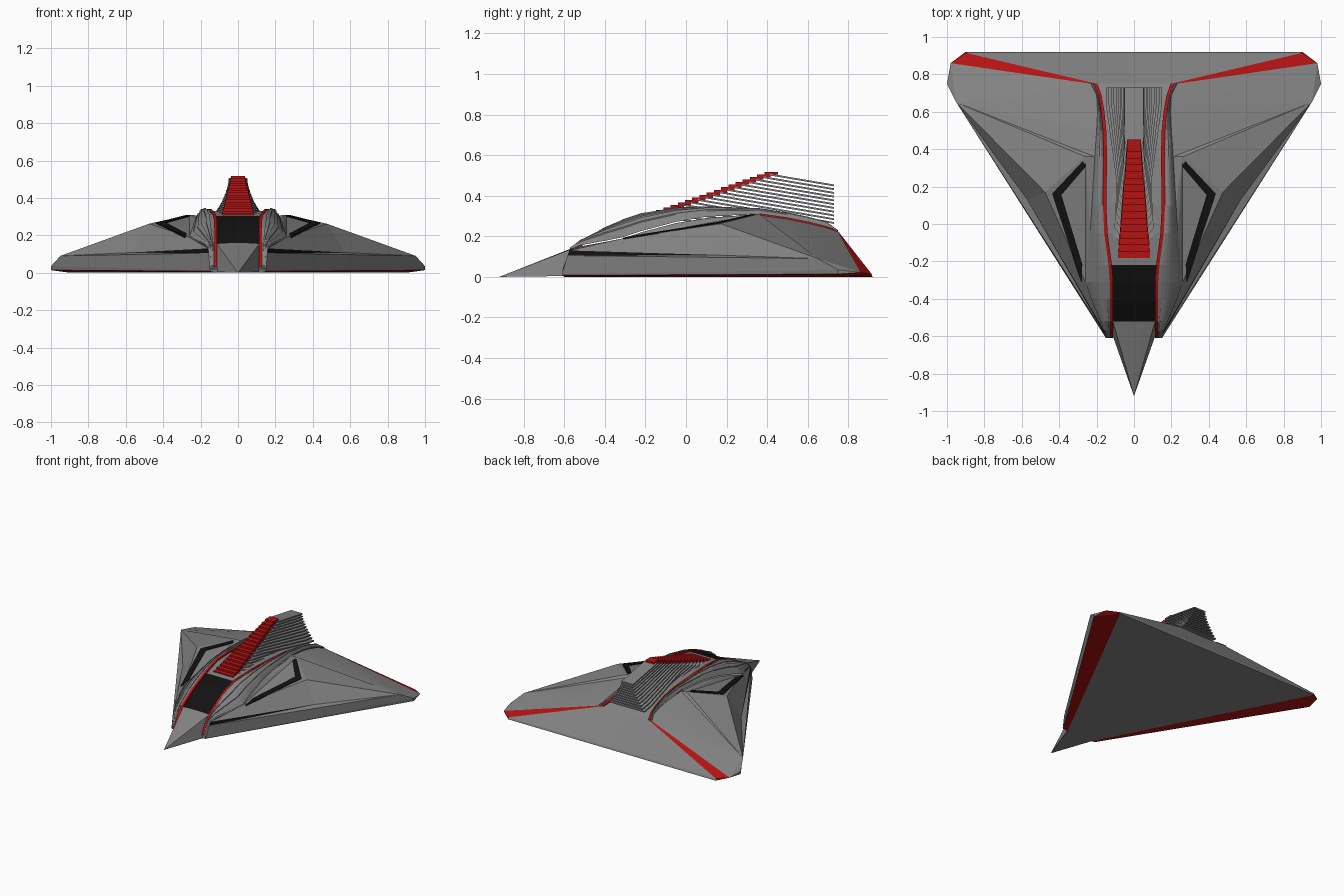
import bpy, bmesh

if "Cube" in bpy.data.objects:
    bpy.data.objects.remove(bpy.data.objects["Cube"])


def material(name, rgb):
    m = bpy.data.materials.new(name)
    m.diffuse_color = (*rgb, 1)
    m.use_nodes = True
    m.node_tree.nodes["Principled BSDF"].inputs["Base Color"].default_value = m.diffuse_color
    return m


GREY = material("hull grey", (0.23, 0.23, 0.23))
RED = material("trim red", (0.45, 0.006, 0.006))
BLACK = material("glass black", (0.006, 0.006, 0.006))


def build(name, faces, mats, mirror=True):
    """faces: list of (points, material index)"""
    bm = bmesh.new()
    for pts, mi in faces:
        f = bm.faces.new([bm.verts.new(p) for p in pts])
        f.material_index = mi
    bmesh.ops.remove_doubles(bm, verts=bm.verts, dist=0.0002)
    bmesh.ops.triangulate(bm, faces=[f for f in bm.faces if len(f.verts) > 4])
    if mirror:
        geo = bm.verts[:] + bm.edges[:] + bm.faces[:]
        bmesh.ops.mirror(bm, geom=geo, axis='X', merge_dist=0.0002)
    bmesh.ops.recalc_face_normals(bm, faces=bm.faces)
    # open shells must face upward (or downward for the belly)
    if not all(e.is_manifold for e in bm.edges):
        for f in bm.faces:
            want = -1 if name.startswith("belly") else 1
            if f.normal.z * want < -1e-5:
                f.normal_flip()
    me = bpy.data.meshes.new(name)
    bm.to_mesh(me)
    bm.free()
    for m in mats:
        me.materials.append(m)
    ob = bpy.data.objects.new(name, me)
    bpy.context.collection.objects.link(ob)
    return ob


def prism(outline, thick):
    """closed plate: outline points extruded straight down"""
    low = [(x, y, z - thick) for x, y, z in outline]
    n = len(outline)
    sides = [[outline[i], outline[(i + 1) % n], low[(i + 1) % n], low[i]] for i in range(n)]
    return [outline, low[::-1]] + sides


# Ridge line and wing root line along the body (y, x, z, root x, root z)
STATIONS = [
    (-.61, .115, .03, .15, .015), (-.57, .115, .10, .16, .13), (-.52, .115, .16, .18, .15),
    (-.4, .115, .237, .23, .172), (-.31, .115, .28, .26, .19), (-.22, .122, .31, .25, .22),
    (-.05, .145, .335, .235, .265), (.1, .152, .337, .225, .29), (.36, .148, .317, .21, .305),
    (.5, .152, .295, .2, .285), (.6, .162, .272, .195, .265), (.69, .178, .248, .2, .243),
    (.75, .2, .225, .23, .222)]
ridge = [(x, y, z) for y, x, z, _, _ in STATIONS]
root = [(x, y, z) for y, _, _, x, z in STATIONS]

# Central deck with windshield
faces = []
for a, b in zip(ridge[2:], ridge[3:]):
    mi = 1 if b[1] < -.2 else 0
    faces.append(([(0, a[1], a[2] - .006), (a[0], a[1], a[2] - .006),
                   (b[0], b[1], b[2] - .006), (0, b[1], b[2] - .006)], mi))
build("deck_and_windshield", faces, [GREY, BLACK])

# Pointed nose
tip, brow, cheek = (0, -.92, 0), (.05, -.52, .158), (.113, -.52, .154)
foot = (.113, -.6, .004)
build("nose", [([tip, brow, (0, -.52, .158)], 0), ([tip, cheek, brow], 0),
               ([tip, foot, cheek], 0)], [GREY])

# Red ridge trim, then stepped flank ribs down to the wing root
RIBS = 6


def flank_point(i, t, lift=0):
    a, b = ridge[i], root[i]
    x0 = a[0] + .012
    bulge = 4 * t * (1 - t) * .022 * (0 if i in (0, len(ridge) - 1) else 1)
    return (x0 + (b[0] - x0) * t, a[1], a[2] + (b[2] - a[2]) * t + bulge + lift)


trim, ribs = [], []
for i in range(len(ridge) - 1):
    a, b = ridge[i], ridge[i + 1]
    up = [(a[0] - .004, a[1], a[2] + .004), (b[0] - .004, b[1], b[2] + .004)]
    out = [(a[0] + .014, a[1], a[2] + .004), (b[0] + .014, b[1], b[2] + .004)]
    trim.append(([up[0], out[0], out[1], up[1]], 0))
    drop = [(p[0], p[1], p[2] - .016) for p in up]
    trim.append(([up[0], up[1], drop[1], drop[0]], 0))
    for k in range(RIBS):
        t0, t1 = k / RIBS, (k + 1) / RIBS
        h = .006 if k % 2 else 0
        ribs.append(([flank_point(i, t0, h), flank_point(i, t1, h),
                      flank_point(i + 1, t1, h), flank_point(i + 1, t0, h)], 0))
        g = .006 - h
        if k < RIBS - 1:
            ribs.append(([flank_point(i, t1, h), flank_point(i, t1, g),
                          flank_point(i + 1, t1, g), flank_point(i + 1, t1, h)], 0))
build("ridge_trim", trim, [RED])
build("flank_ribs", ribs, [GREY])

# Wings: faceted top panel, side faces, black slit and rear fan
N, P, I = (.26, -.31, .19), (.475, .17, .262), (.26, .36, .31)
Q, T1, T2 = (.95, .65, .09), (1, .75, .035), (.98, .86, .022)
F, F3, F2, B = root[0], (.157, -.585, .105), root[1], (.57, .13, .108)
E, T1B = (.145, -.61, .008), (1, .75, .014)
wing = [([N, P, I], 0), ([N] + root[5:9] + [I], 0),
        ([F2, B, P], 0), ([B, Q, P], 0), ([F2, P, N], 0), ([F2] + root[2:4] + [N], 0),
        ([F3, B, F2], 1), ([F3, Q, B], 0), ([F, T1, Q, F3], 0), ([F, F3, F2], 0),
        ([E, T1B, T1, F], 0), ([T1B, T2, T1], 0),
        ([P, Q, I], 0), ([I, Q, root[8]], 0), ([Q, T1, T2], 0), ([Q, T2, root[-1]], 0)]
wing += [([a, Q, b], 0) for a, b in zip(root[8:], root[9:])]
build("wings", wing, [GREY, BLACK])

# Black chevron plates lying on the wing panels


def on_panel(x, y):
    ux, uy, uz = (P[k] - N[k] for k in range(3))
    vx, vy, vz = (I[k] - N[k] for k in range(3))
    d = ux * vy - uy * vx
    s, t = ((x - N[0]) * vy - (y - N[1]) * vx) / d, (ux * (y - N[1]) - uy * (x - N[0])) / d
    return (x, y, N[2] + s * uz + t * vz + .005)


o = [on_panel(*p) for p in [(.275, .335), (.438, .162), (.282, -.31)]]
n = [on_panel(*p) for p in [(.255, .31), (.388, .155), (.276, -.215)]]
chev = [(f, 0) for q in ([o[0], o[1], n[1], n[0]], [o[1], o[2], n[2], n[1]])
        for f in prism(q, .008)]
build("wing_chevrons", chev, [BLACK])

# Sloped rear face with red borders
R0, R1, C = ridge[-1], root[-1], (.9, .915, .014)
build("rear_slope", [([(0, .75, R0[2] - .006), R0, C, (0, .915, .014)], 0),
                     ([(0, .915, .014), C, (.9, .92, 0), (0, .92, 0)], 0)], [GREY])
build("rear_trim", [([R0, R1, T2, C], 0), ([C, T2, (.9, .92, 0)], 0)], [RED])

# Flat belly with red bevelled edges
G = (.112, -.6, 0)
build("belly", [([(0, -.92, 0), G, (.9, .92, 0), (0, .92, 0)], 0),
                ([G, E, T1B, (.9, .92, 0)], 1), ([T1B, T2, (.9, .92, 0)], 1)], [GREY, RED])

# Dorsal fin: stack of tilted slats with red stepped caps at the front
slats, caps = [], []
for i in range(-6, 11):
    u = (i + 6) / 16
    zb = .27 + .0185 * i
    yf = (zb - .251) / .52
    wf = .05 + .075 * (1 - u) ** 1.5
    wr = .05 + .1 * max(0, 1 - max(i, 0) / 10) ** 1.5

    def at(x, y):
        return (x, y, zb + .17 * (.73 - y))

    half = [(wf * .6, yf), (wf, yf + .05), (wf, yf + .14 * (1 - u) + .06), (wr, .64), (wr, .73)]
    if i < 0:
        half = [(x, min(y, .45)) for x, y in half[:3]] + [(wf, .45)]
    pts = [at(x, y) for x, y in half] + [at(-x, y) for x, y in half[::-1]]
    slats += [(f, 0) for f in prism(pts, .009)]
    wc = .085 - .048 * u
    z = zb + .17 * (.73 - yf) + .004
    quad = [(-wc, yf - .006, z), (wc, yf - .006, z), (wc, yf + .06, z), (-wc, yf + .06, z)]
    caps += [(f, 0) for f in prism(quad, .0125)]
build("fin_slats", slats, [GREY], mirror=False)
build("fin_caps", caps, [RED], mirror=False)
